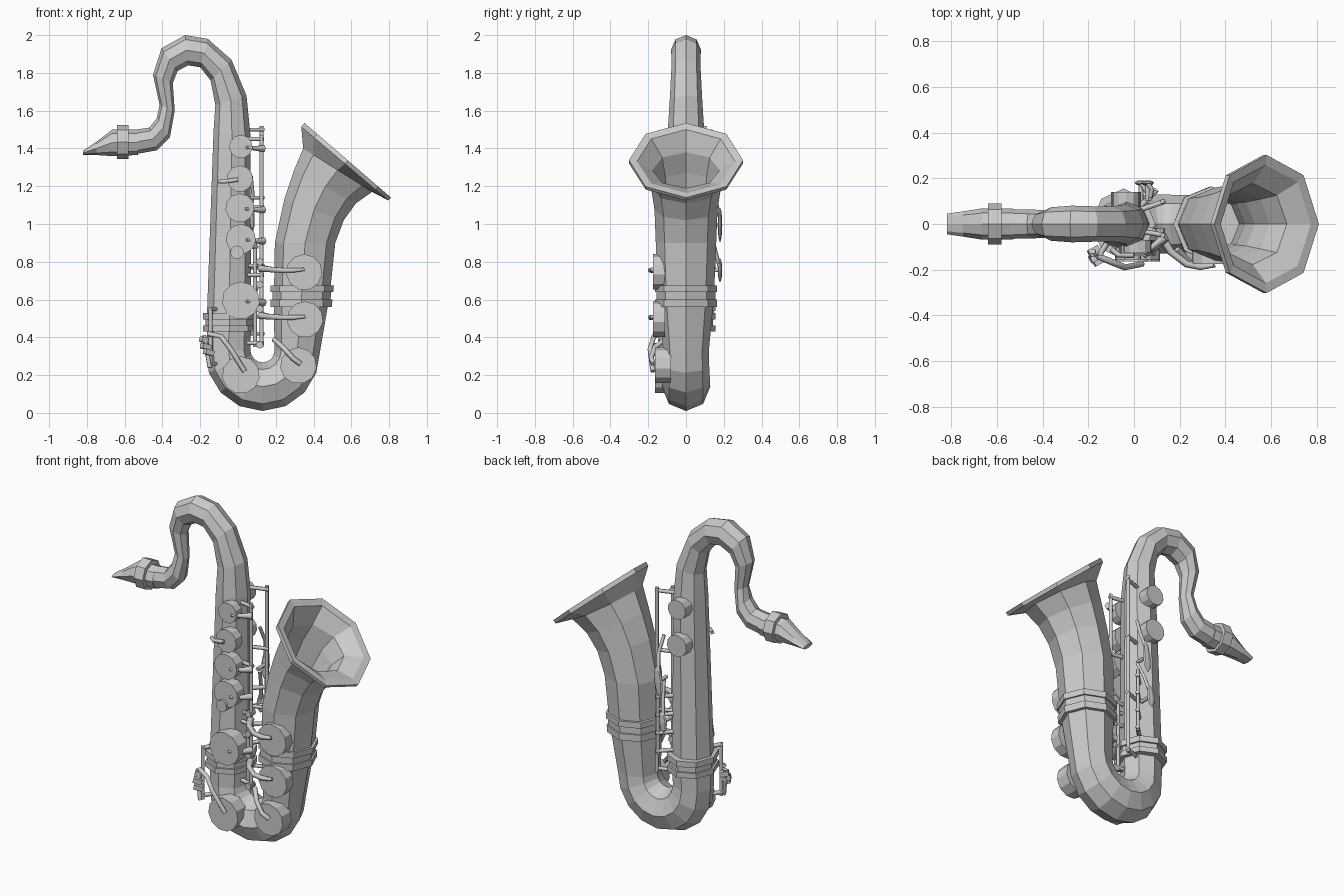
import bpy, bmesh, math
from mathutils import Vector

if "Cube" in bpy.data.objects:
    bpy.data.objects.remove(bpy.data.objects["Cube"])


def link(name, data):
    ob = bpy.data.objects.new(name, data)
    bpy.context.collection.objects.link(ob)
    return ob


def loft(name, rows, n=8):
    """Eight-sided loft. Each row: silhouette edge a (x,z), edge b (x,z), optional y radius."""
    bm = bmesh.new()
    rings = []
    for row in rows:
        a, b = Vector((row[0], 0, row[1])), Vector((row[2], 0, row[3]))
        c, h = (a + b) / 2, (a - b) / 2
        ry = row[4] if len(row) > 4 else h.length
        rings.append([bm.verts.new(c + h * math.cos(2 * math.pi * i / n)
                                   + Vector((0, ry * math.sin(2 * math.pi * i / n), 0)))
                      for i in range(n)])
    for r, s in zip(rings, rings[1:]):
        for i in range(n):
            j = (i + 1) % n
            bm.faces.new((r[i], r[j], s[j], s[i]))
    bm.faces.new(rings[0])
    bm.faces.new(rings[-1])
    bmesh.ops.recalc_face_normals(bm, faces=bm.faces)
    me = bpy.data.meshes.new(name)
    bm.to_mesh(me)
    bm.free()
    return link(name, me)


def pad(name, x, z, r, y0, y1, n=11):
    """Key cup: a disc facing front or back between y0 (seat) and y1 (face)."""
    bpy.ops.mesh.primitive_cylinder_add(vertices=n, radius=r, depth=abs(y1 - y0),
                                        location=(x, (y0 + y1) / 2, z),
                                        rotation=(math.pi / 2, 0, 0))
    bpy.context.object.name = name


def rod(name, pts, r, radii=None):
    """Thin rod or tapering arm through the points."""
    cu = bpy.data.curves.new(name, 'CURVE')
    cu.dimensions = '3D'
    cu.bevel_depth, cu.bevel_resolution, cu.use_fill_caps = r, 1, True
    sp = cu.splines.new('POLY')
    sp.points.add(len(pts) - 1)
    for i, p in enumerate(pts):
        sp.points[i].co = (*p, 1)
        sp.points[i].radius = radii[i] if radii else 1
    return link(name, cu)


def leaf(name, loc, size, tilt=0):
    """Flat touch piece."""
    bpy.ops.mesh.primitive_uv_sphere_add(segments=8, ring_count=4, radius=1, location=loc,
                                         rotation=(0, tilt, 0))
    ob = bpy.context.object
    ob.name, ob.scale = name, size


# Main tube: neck, body, bow, then bell outside, rim and bell inside
rows = [(-.54, 1.50, -.54, 1.37), (-.47, 1.51, -.43, 1.39), (-.43, 1.56, -.36, 1.46),
        (-.415, 1.63, -.335, 1.60), (-.45, 1.79, -.345, 1.745), (-.405, 1.93, -.32, 1.81),
        (-.28, 2.0, -.265, 1.84), (-.16, 1.98, -.20, 1.83), (-.035, 1.87, -.145, 1.76),
        (.045, 1.68, -.12, 1.63), (.065, 1.48, -.13, 1.48)]
rows = [(c, d, a, b) if i > 99 else (a, b, c, d) for i, (a, b, c, d) in enumerate(rows)]
# the body's inner bend side is the left-hand edge of the neck, so swap there
body = [(-.13, 1.48, .065, 1.48), (-.165, .50, .07, .50), (-.165, .33, .065, .33)]
cx, cz = .13, .33
for k in range(1, 8):
    t = math.pi + math.pi * k / 8
    ro, ri = .30 + .02 * math.sin(math.pi * k / 8), .063
    body.append((cx + ro * math.cos(t), cz + ro * math.sin(t),
                 cx + ri * math.cos(t), cz + ri * math.sin(t)))
bell = [(.435, .33, .193, .33), (.485, .62, .19, .60), (.515, .90, .195, .90),
        (.56, 1.02, .245, 1.13), (.625, 1.11, .295, 1.28), (.71, 1.17, .345, 1.40),
        (.795, 1.125, .335, 1.515), (.81, 1.14, .352, 1.535), (.775, 1.165, .38, 1.50),
        (.67, 1.19, .37, 1.38), (.595, 1.13, .32, 1.27), (.53, 1.04, .27, 1.12),
        (.485, .90, .225, .90), (.46, .66, .22, .66)]
neck = [(c, d, a, b) for a, b, c, d in rows[:-1]]
loft("horn_tube", neck + body + bell)

# Mouthpiece and ligature
loft("mouthpiece", [(-.82, 1.388, -.82, 1.365, .045), (-.75, 1.435, -.75, 1.365, .055),
                    (-.665, 1.50, -.675, 1.36, .068), (-.53, 1.50, -.53, 1.365, .068)])
loft("ligature", [(-.64, 1.525, -.64, 1.345), (-.58, 1.525, -.58, 1.345)])

# Reinforcing bands on body and bell
for i, (z0, z1, g) in enumerate([(.43, .462, .02), (.462, .495, .008), (.495, .53, .02)]):
    loft(f"body_band_{i}", [(-.165 - g, z, .073 + g, z, .135 + g) for z in (z0, z1)])
for i, (z0, z1, g) in enumerate([(.56, .60, .015), (.60, .64, .005), (.64, .675, .015)]):
    loft(f"bell_band_{i}", [(.425 + .1 * z + g, z, .187 - g, z, .15 + g) for z in (z0, z1)])

# Front key cups down the body, each with a tapering arm to the rods
for i, (x, z, r, y) in enumerate([(.015, 1.41, .062, -.125), (.01, 1.24, .07, -.13),
                                  (.01, 1.085, .077, -.135), (.015, .92, .08, -.14),
                                  (.015, .595, .1, -.155)]):
    pad(f"body_key_{i}", x, z, r, -.07, y)
    if i != 1:
        rod(f"body_key_arm_{i}", [(x + .03, y - .005, z - .005), (.10, y + .04, z - .01),
                                  (.135, -.06, z - .01)], .016, [.5, .9, 1.3])
rod("side_touch_arm", [(-.10, -.11, 1.225), (-.07, -.135, 1.225), (.0, -.137, 1.235)], .012)
pad("small_key", -.005, .85, .036, -.08, -.155)

# Bow and bell key cups
for i, (x, z, r) in enumerate([(.015, .20, .1), (.32, .25, .097)]):
    pad(f"bow_key_{i}", x, z, r, -.08, -.165)
for i, (x, z) in enumerate([(.35, .745), (.355, .495)]):
    pad(f"bell_key_{i}", x, z, .096, -.11, -.175)
    rod(f"bell_key_arm_{i}", [(.12, -.05, z + .02), (.16, -.12, z + .015), (.23, -.175, z + .01),
                              (.29, -.188, z + .01), (x, -.18, z + .015)], .014,
        [1.5, 1.2, 1.1, 1, .7])
rod("bow_arm_left", [(-.16, -.14, .42), (-.09, -.17, .405), (-.04, -.19, .34),
                     (.035, -.175, .22)], .014)
rod("bow_arm_right", [(.19, -.11, .39), (.24, -.165, .345), (.29, -.185, .29),
                      (.33, -.172, .26)], .014)

# Long hinge rods between body and bell, with posts
for i, (x, y, z0, z1) in enumerate([(.125, -.05, .35, 1.47), (.09, -.03, .35, .80),
                                    (.125, .10, .40, 1.52)]):
    rod(f"hinge_rod_{i}", [(x, y, z0), (x, y, z1)], .011)
    for k in range(4):
        z = z0 + .02 + (z1 - z0 - .04) * k / 3
        rod(f"hinge_post_{i}_{k}", [(.02, y * .6, z), (x + .012, y, z)], .011)
for z in (.36, .55, .68, .80):
    pad(f"hinge_collar_{z}", .115, z, .02, -.07, -.02, 8)

# Lower-left key cluster
rod("table_rod", [(-.145, -.13, .24), (-.145, -.13, .56)], .011)
for z in (.26, .55):
    rod("table_post", [(-.11, -.07, z), (-.15, -.135, z)], .012)
for i, (x, y, z) in enumerate([(-.175, -.12, .385), (-.17, -.145, .35), (-.155, -.16, .32)]):
    bpy.ops.mesh.primitive_cube_add(size=1, location=(x, y, z), rotation=(0, .25, .5))
    bpy.context.object.name = f"table_key_{i}"
    bpy.context.object.scale = (.05, .035, .028)
rod("table_lever", [(-.18, -.12, .41), (-.165, -.14, .33), (-.15, -.15, .24)], .012)

# Back key cups and long side levers
for i, (z, r) in enumerate([(1.44, .06), (1.22, .066)]):
    pad(f"back_key_{i}", -.035, z, r, .07, .14)
for i, (x, z0, z1) in enumerate([(.06, .90, 1.09), (.03, .69, .82)]):
    leaf(f"side_touch_{i}", (x, .18, (z0 + z1) / 2), (.028, .012, (z1 - z0) / 2), .1)
    rod(f"side_lever_{i}", [(x, .178, z1 - .05), (x + .02, .15, z1 + .06),
                            (.07, .11, z1 + .16)], .01)
    rod(f"side_lever_foot_{i}", [(x, .10, (z0 + z1) / 2), (x, .18, (z0 + z1) / 2)], .011)
for i, z in enumerate((.55, .66, .77, .88)):
    rod(f"side_post_{i}", [(.03, .08, z), (.10, .15, z)], .012)
rod("side_rod", [(.09, .14, .53), (.09, .14, .92)], .01)
